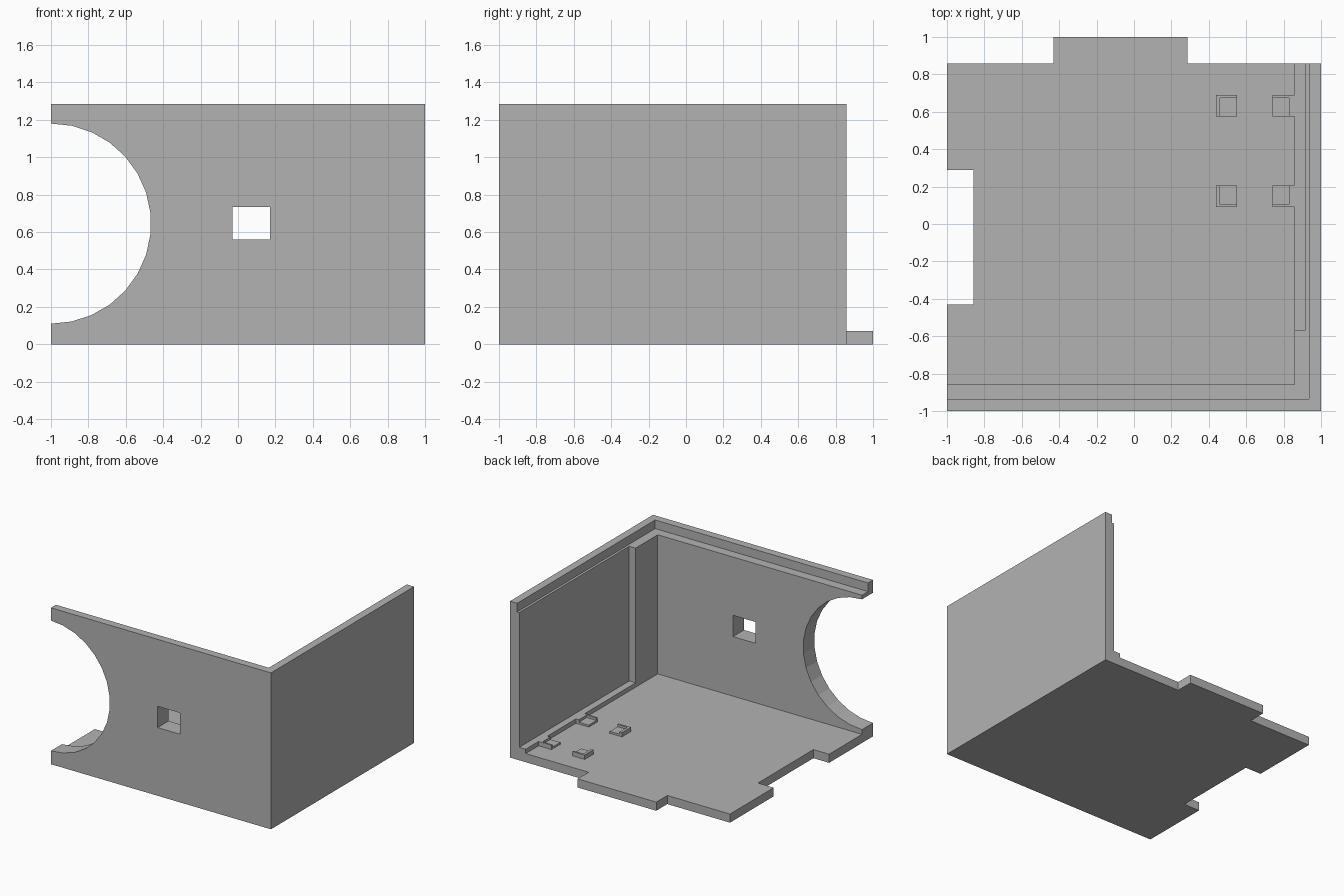
import bpy, bmesh, math
from mathutils import Matrix

cube = bpy.data.objects.get("Cube")
if cube:
    bpy.data.objects.remove(cube, do_unlink=True)

grey = bpy.data.materials.new("plain grey")
grey.use_nodes = True
grey.diffuse_color = (0.45, 0.45, 0.45, 1)
grey.node_tree.nodes["Principled BSDF"].inputs["Base Color"].default_value = (0.45, 0.45, 0.45, 1)


def prism(name, outline, low, high, matrix=Matrix()):
    """Extrude a flat outline between two heights."""
    bm = bmesh.new()
    face = bm.faces.new([bm.verts.new((x, y, low)) for x, y in outline])
    top = bmesh.ops.extrude_face_region(bm, geom=[face])["geom"]
    for v in top:
        if isinstance(v, bmesh.types.BMVert):
            v.co.z = high
    bmesh.ops.transform(bm, matrix=matrix, verts=bm.verts)
    bmesh.ops.recalc_face_normals(bm, faces=bm.faces)
    mesh = bpy.data.meshes.new(name)
    bm.to_mesh(mesh)
    bm.free()
    mesh.materials.append(grey)
    obj = bpy.data.objects.new(name, mesh)
    bpy.context.collection.objects.link(obj)
    return obj


def cut(target, cutter):
    """Subtract a helper solid, then delete it."""
    cutter.hide_render = True
    mod = target.modifiers.new("opening", 'BOOLEAN')
    mod.operation, mod.solver, mod.object = 'DIFFERENCE', 'EXACT', cutter
    bpy.context.view_layer.objects.active = target
    bpy.ops.object.modifier_apply(modifier=mod.name)
    bpy.data.objects.remove(cutter, do_unlink=True)


def corner_plan(inner_x, inner_y):
    """L-shaped plan of the front and side walls."""
    return [(-1, -1), (1, -1), (1, BACK), (inner_x, BACK), (inner_x, inner_y), (-1, inner_y)]


BACK = 0.857
FLOOR, LEDGE, STEP, TOP = 0.071, 0.107, 1.214, 1.285

# Floor with a rear tab and a matching side notch
prism("floor", [(-1, -1), (1, -1), (1, BACK), (0.285, BACK), (0.285, 1), (-0.43, 1),
                (-0.43, BACK), (-1, BACK), (-1, 0.29), (-0.857, 0.29),
                (-0.857, -0.43), (-1, -0.43)], 0, FLOOR)

# Walls: foot ledge, main height with side recess, thin outer lip
prism("wall_foot", corner_plan(0.857, -0.857), FLOOR, LEDGE)
recessed = [(-1, -1), (1, -1), (1, BACK), (0.915, BACK), (0.915, -0.57),
            (0.857, -0.57), (0.857, -0.857), (-1, -0.857)]
walls = prism("walls", recessed, LEDGE, STEP)
prism("wall_lip", corner_plan(0.935, -0.935), STEP, TOP)

# Openings through the front wall
upright = Matrix.Rotation(math.pi / 2, 4, 'X')
circle = [(-1 + 0.535 * math.sin(i * math.tau / 30), 0.645 + 0.535 * math.cos(i * math.tau / 30))
          for i in range(30)]
cut(walls, prism("round_cutter", circle, 0.8, 1.1, upright))
window = [(-0.03, 0.56), (0.172, 0.56), (0.172, 0.735), (-0.03, 0.735)]
cut(walls, prism("window_cutter", window, 0.8, 1.1, upright))

# Four board supports: low pad inside a raised corner
for side, sx, rim in (("right", -1, 0.022), ("left", 1, 0.027)):
    for end, sy in (("front", -1), ("back", 1)):
        x0, y0 = 0.645 + sx * 0.185, 0.39 + sy * 0.285
        x1, y1 = x0 - sx * 0.09, y0 - sy * 0.1
        xo, yo = x0 + sx * rim, y0 + sy * 0.015
        prism(f"support_pad_{end}_{side}", [(x0, y0), (x1, y0), (x1, y1), (x0, y1)], FLOOR, 0.087)
        prism(f"support_corner_{end}_{side}",
              [(xo, yo), (x1, yo), (x1, y0), (x0, y0), (x0, y1), (xo, y1)], FLOOR, LEDGE)
